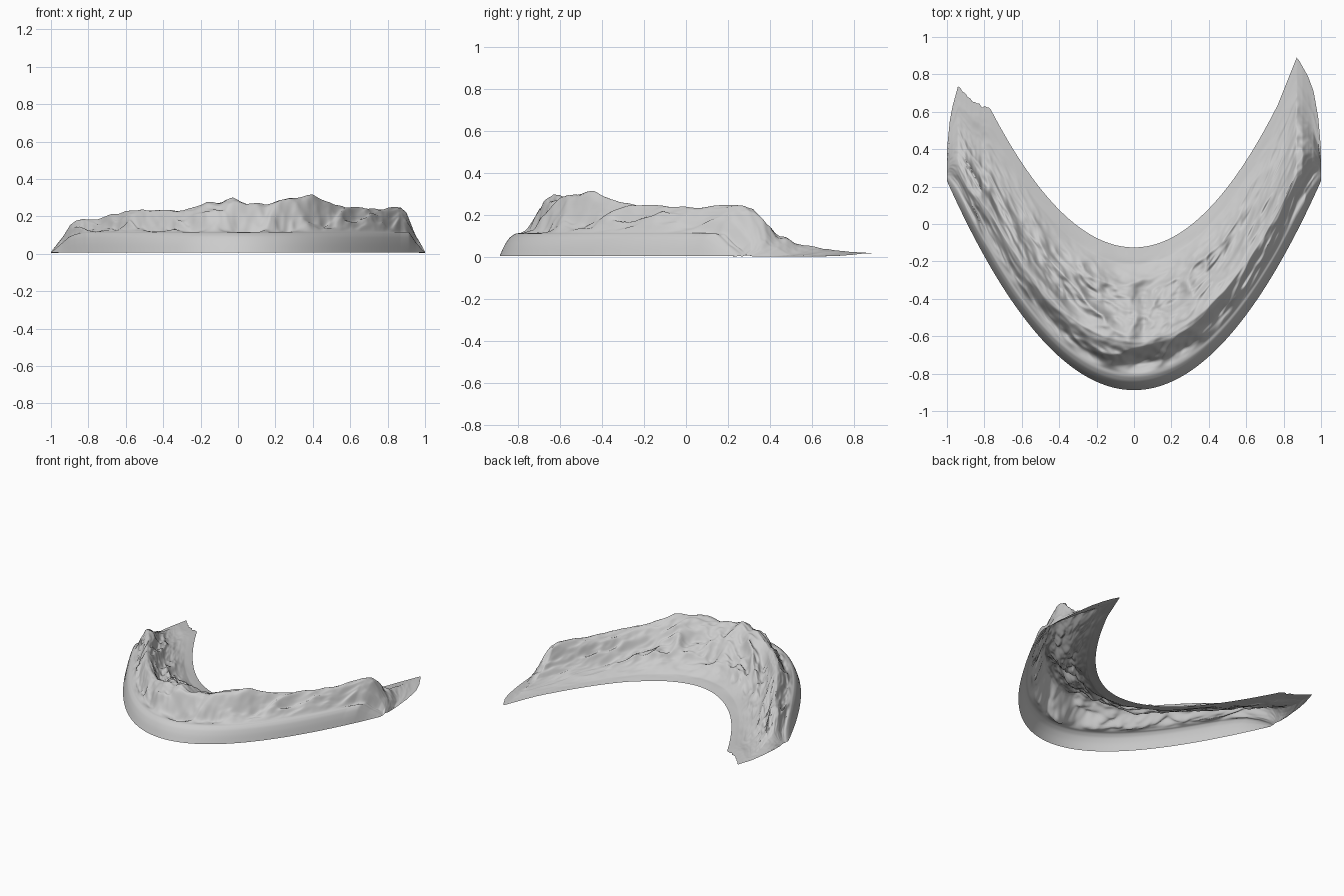
import bpy, bmesh, math
from mathutils import Vector, noise

if "Cube" in bpy.data.objects:
    bpy.data.objects.remove(bpy.data.objects["Cube"])

COLUMNS, ROWS = 320, 110


def interp(points, v):
    """Piecewise linear lookup in (position, value) pairs."""
    if v <= points[0][0]:
        return points[0][1]
    for (a, fa), (b, fb) in zip(points, points[1:]):
        if v <= b:
            return fa + (fb - fa) * (v - a) / (b - a)
    return points[-1][1]


# Crest height along x, read from the skyline
CREST = [(-1, .01), (-.95, .08), (-.9, .15), (-.87, .17), (-.8, .19), (-.7, .212),
         (-.55, .227), (-.4, .235), (-.3, .25), (-.17, .297), (-.1, .278), (-.03, .305),
         (.05, .27), (.15, .265), (.2, .287), (.33, .308), (.4, .33), (.5, .28), (.6, .246),
         (.7, .24), (.8, .255), (.87, .25), (.9, .225), (.95, .10), (1, .01)]
# Tips of the two arms
LEFT_TIP = [(.77, .62), (.83, .64), (.87, .66), (.9, .69), (.94, .74), (.97, .63), (.985, .55), (1, .4)]
RIGHT_TIP = [(.77, .64), (.87, .89), (.885, .87), (.93, .79), (.96, .71), (.985, .57), (1, .4)]
# Cross-sections from the crest down to the inner shore
BACK_MIDDLE = [(.34, 1), (.5, .76), (.7, .42), (.88, .09), (1, .03)]
BACK_ARM = [(.34, 1), (.42, .8), (.5, .5), (.6, .25), (.75, .14), (1, .08)]


def outer_y(x):
    return -.888 + 1.118 * x * x


def inner_y(x):
    if abs(x) <= .77:
        return -.125 + (1.257 if x < 0 else 1.29) * x * x
    y = interp(LEFT_TIP if x < 0 else RIGHT_TIP, abs(x))
    if -.94 < x < -.77:
        y += .03 * noise.noise(Vector((x * 45, 3, 0)))
    return y


def height(x, s):
    crest = interp(CREST, x)
    ledge = min(.116, crest * .62)
    if s < .34:
        # Steep shore, then a ledge that fades into an even slope on the arms
        rise = crest - ledge
        lift = max(0, min(.4, .02 + .45 * noise.noise(Vector((x * 4, 8, 0))) + .4 * abs(x)))
        front = [(0, .006), (.03, ledge * .5), (.06, ledge * .8), (.095, ledge * .97),
                 (.12, ledge), (.18, ledge + rise * lift), (.24, ledge + rise * (.4 + lift * .6)),
                 (.305, ledge + rise * .92), (.34, crest)]
        z = interp(front, s)
    else:
        arm = min(1, max(0, (abs(x) - .35) / .45))
        z = crest * (interp(BACK_MIDDLE, s) * (1 - arm) + interp(BACK_ARM, s) * arm)
    # Eroded gullies and spurs, strongest on the flanks
    p = Vector((x * 4.5, s * 4.5, 1.7))
    ridged = 1 - 2 * abs(noise.noise(p)) - .8 * abs(noise.noise(p * 2.3)) - .35 * abs(noise.noise(p * 5))
    flank = max(0, min(1, (s - .12) / .08)) * max(0, min(1, (.95 - s) / .2))
    flank *= .35 + .65 * min(1, abs(s - .34) / .12)
    flank *= min(1, z / .15)
    return max(.004, z + (ridged - .45) * .06 * flank)


# Mountain ridge: a curved open terrain sheet
bm = bmesh.new()
grid = []
for i in range(COLUMNS + 1):
    x = math.sin((i / COLUMNS - .5) * math.pi * .9) / math.sin(.45 * math.pi)
    y0, y1 = outer_y(x), inner_y(x)
    column = []
    for j in range(ROWS + 1):
        s = j / ROWS
        column.append(bm.verts.new((x, y0 + (y1 - y0) * s, height(x, s))))
    grid.append(column)
for a, b in zip(grid, grid[1:]):
    for j in range(ROWS):
        bm.faces.new((a[j], b[j], b[j + 1], a[j + 1]))

# Soften the terrain without moving its rim
inside = [v for v in bm.verts if not v.is_boundary]
bmesh.ops.smooth_vert(bm, verts=inside, factor=.5, use_axis_z=True)

mesh = bpy.data.meshes.new("mountain_ridge")
bm.to_mesh(mesh)
bm.free()
ridge = bpy.data.objects.new("mountain_ridge", mesh)
bpy.context.collection.objects.link(ridge)
for poly in mesh.polygons:
    poly.use_smooth = True
